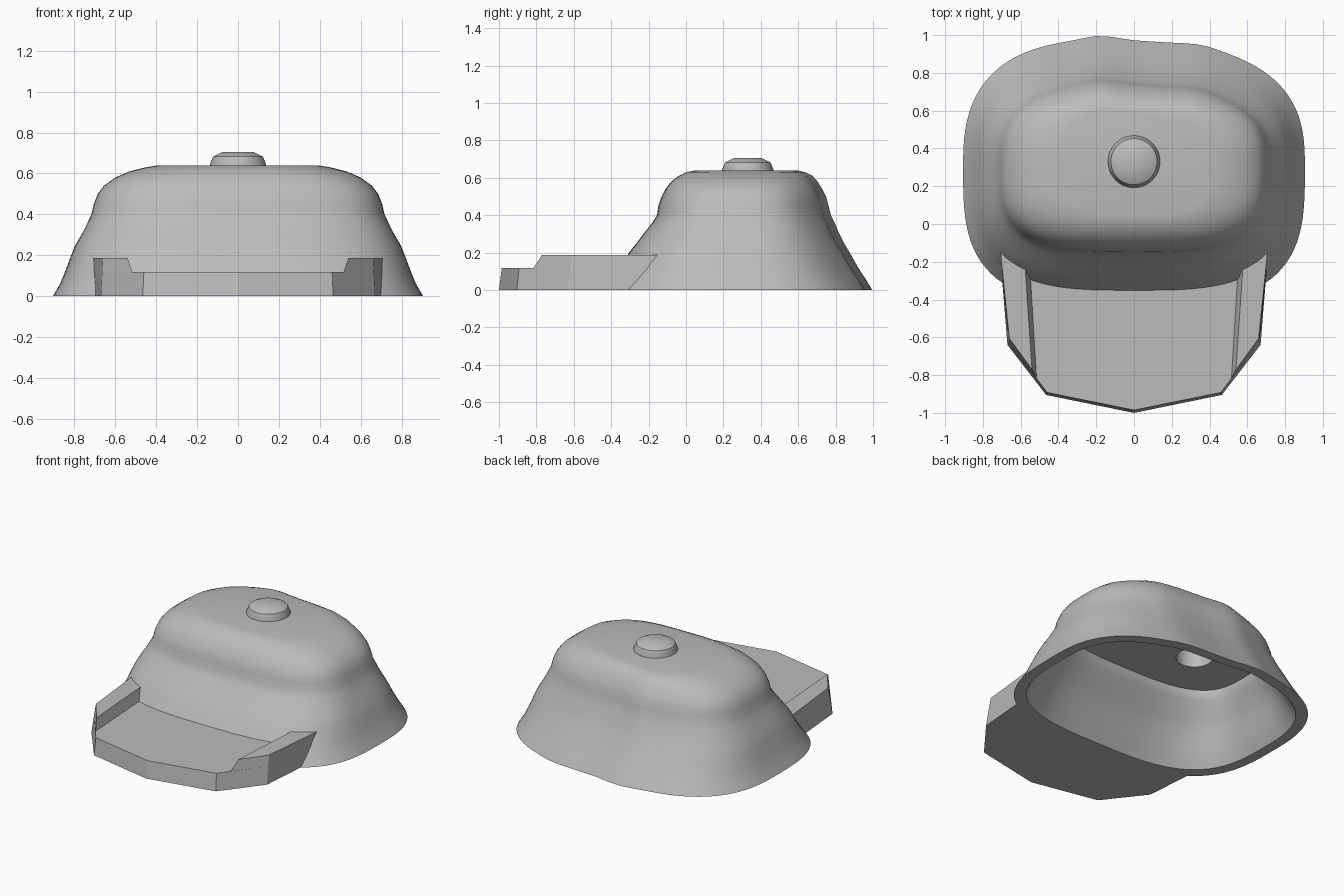
import bpy, bmesh, math

if "Cube" in bpy.data.objects:
    bpy.data.objects.remove(bpy.data.objects["Cube"], do_unlink=True)

grey = bpy.data.materials.new("plain grey")
grey.use_nodes = True
grey.diffuse_color = (0.5, 0.5, 0.5, 1)
grey.node_tree.nodes["Principled BSDF"].inputs["Base Color"].default_value = (0.5, 0.5, 0.5, 1)

SEGMENTS = 96
CENTRE_Y = 0.3
WALL = 0.07
CEILING = 0.42

# crown rows: height, half width, front y, back y
CROWN = [
    (0.0, 0.905, -0.43, 0.97), (0.06, 0.87, -0.39, 0.935), (0.12, 0.845, -0.35, 0.895),
    (0.2, 0.815, -0.305, 0.85), (0.25, 0.795, -0.265, 0.82), (0.31, 0.76, -0.22, 0.79),
    (0.36, 0.735, -0.18, 0.77), (0.4, 0.716, -0.155, 0.75), (0.45, 0.705, -0.148, 0.738),
    (0.5, 0.685, -0.13, 0.725), (0.54, 0.655, -0.11, 0.705), (0.58, 0.6, -0.078, 0.68),
    (0.61, 0.53, -0.04, 0.655), (0.63, 0.45, 0.0, 0.62), (0.638, 0.4, 0.045, 0.585),
]


def signed_power(value, power):
    return math.copysign(abs(value) ** power, value)


def crown_ring(row, inset=0.0):
    """Rounded rectangle, squarer in front, with a slightly uneven back."""
    z, half, front, back = row
    points = []
    for i in range(SEGMENTS):
        a = math.tau * i / SEGMENTS
        c, s = math.cos(a), math.sin(a)
        power = 2 / (2.7 if s > 0 else 3.2)
        depth = (back if s > 0 else -front) + (-CENTRE_Y if s > 0 else CENTRE_Y) - inset
        x = (half - inset) * signed_power(c, power)
        y = CENTRE_Y + depth * signed_power(s, power)
        if s > 0:
            bump = 0.022 * math.exp(-((x + 0.18) / 0.12) ** 2)
            bump += 0.012 * math.exp(-((x - 0.36) / 0.12) ** 2)
            y += s * (bump - 0.04 * x)
        points.append((x, y, z))
    return points


def loft(name, rings, smooth=True):
    """Skin a stack of equal rings and close both ends."""
    bm = bmesh.new()
    loops = [[bm.verts.new(p) for p in ring] for ring in rings]
    n = len(loops[0])
    for low, high in zip(loops, loops[1:]):
        for i in range(n):
            j = (i + 1) % n
            bm.faces.new((low[i], low[j], high[j], high[i]))
    bm.faces.new(loops[0])
    bm.faces.new(loops[-1])
    bmesh.ops.recalc_face_normals(bm, faces=bm.faces)
    mesh = bpy.data.meshes.new(name)
    bm.to_mesh(mesh)
    bm.free()
    mesh.materials.append(grey)
    obj = bpy.data.objects.new(name, mesh)
    bpy.context.collection.objects.link(obj)
    if smooth:
        shade(obj)
    return obj


def activate(obj):
    bpy.ops.object.select_all(action="DESELECT")
    obj.select_set(True)
    bpy.context.view_layer.objects.active = obj


def shade(obj):
    activate(obj)
    bpy.ops.object.shade_smooth_by_angle(angle=math.radians(40))


def cut(obj, cutter):
    activate(obj)
    mod = obj.modifiers.new("cut", "BOOLEAN")
    mod.operation = "DIFFERENCE"
    mod.solver = "EXACT"
    mod.object = cutter
    bpy.ops.object.modifier_apply(modifier=mod.name)


def circle(radius, z, x=0.0, y=0.33, count=48):
    return [(x + radius * math.cos(math.tau * i / count),
             y + radius * math.sin(math.tau * i / count), z) for i in range(count)]


# crown: inner wall from the ceiling down, then outer wall from the rim up
lining = [crown_ring(r, WALL) for r in CROWN if r[0] < CEILING]
ceiling = [(x, y, CEILING) for x, y, z in lining[-1]]
outside = [crown_ring(r) for r in CROWN]
crown = loft("crown", [ceiling] + lining[::-1] + outside, smooth=False)

# two round pockets in the ceiling
for x in (-0.25, 0.25):
    pocket = loft("pocket_cutter", [circle(0.115, CEILING - 0.1, x, 0.29),
                                    circle(0.115, CEILING + 0.14, x, 0.29)], smooth=False)
    cut(crown, pocket)
    bpy.data.objects.remove(pocket, do_unlink=True)
shade(crown)

# button on top
loft("button", [circle(r, z) for r, z in
                ((0.138, 0.63), (0.138, 0.642), (0.122, 0.682), (0.075, 0.705))])


# bill: flat plate with a shallow point in front
def mirrored(half):
    return half + [(-x, y, z) for x, y, z in half[::-1] if x > 0]


plate_low = mirrored([(0.0, -1.0, 0), (0.465, -0.905, 0), (0.67, -0.64, 0), (0.722, 0.0, 0)])
plate_high = mirrored([(0.0, -0.985, 0.118), (0.46, -0.892, 0.118),
                       (0.664, -0.62, 0.118), (0.722, 0.0, 0.118)])
parts = [loft("bill", [plate_low, plate_high], smooth=False)]

# raised flaps along both sides of the bill
for side, name in ((1, "bill_flap_left"), (-1, "bill_flap_right")):
    low = [(0.722, 0.0), (0.664, -0.62), (0.516, -0.815), (0.565, 0.0)]
    high = [(0.722, 0.0), (0.66, -0.605), (0.54, -0.77), (0.592, 0.0)]
    parts.append(loft(name, [[(side * x, y, 0.118) for x, y in low],
                             [(side * x, y, 0.188) for x, y in high]], smooth=False))

# trim the bill parts to the outside of the crown
base = [(x, y, -0.05) for x, y, z in outside[0]]
trimmer = loft("crown_trimmer", [base] + outside, smooth=False)
for part in parts:
    cut(part, trimmer)
bpy.data.objects.remove(trimmer, do_unlink=True)
